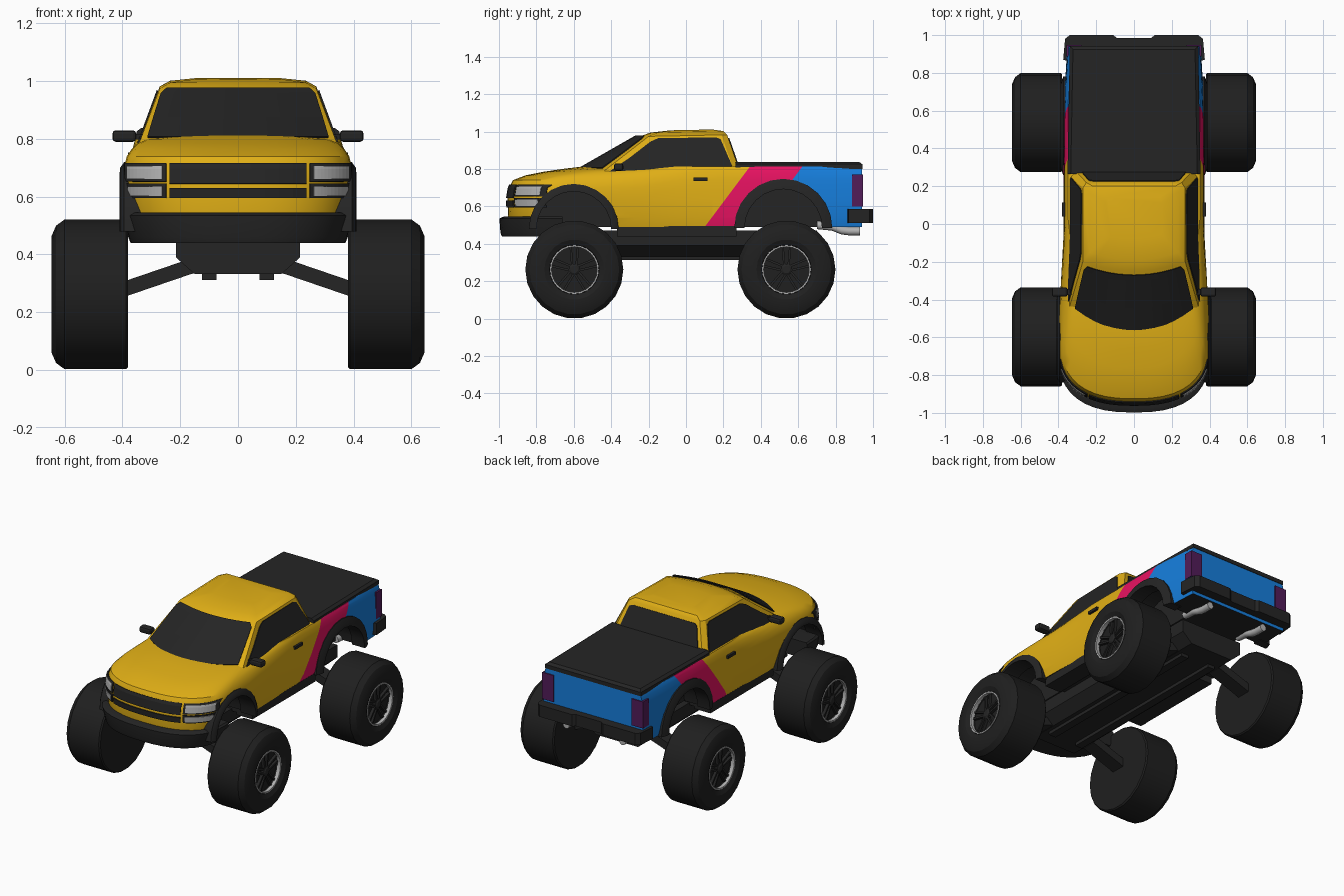
import bpy, bmesh, math
from math import sin, cos, pi

if "Cube" in bpy.data.objects:
    bpy.data.objects.remove(bpy.data.objects["Cube"])

def mat(name, r, g, b):
    m = bpy.data.materials.new(name)
    m.diffuse_color = (r, g, b, 1)
    m.use_nodes = True
    m.node_tree.nodes["Principled BSDF"].inputs["Base Color"].default_value = m.diffuse_color
    return m

YELLOW = mat("yellow paint", 0.75, 0.43, 0.008)
PINK = mat("pink paint", 0.80, 0.006, 0.12)
BLUE = mat("blue paint", 0.008, 0.21, 0.72)
DARK = mat("dark trim", 0.018, 0.018, 0.018)
RUBBER = mat("black rubber", 0.014, 0.014, 0.014)
SILVER = mat("silver", 0.45, 0.45, 0.45)
PURPLE = mat("tail light purple", 0.085, 0.012, 0.10)

def activate(ob):
    bpy.ops.object.select_all(action='DESELECT')
    ob.select_set(True)
    bpy.context.view_layer.objects.active = ob

def make(name, verts, faces, m, smooth=None, plate=0, bevel=0):
    me = bpy.data.meshes.new(name)
    me.from_pydata(verts, [], faces)
    bm = bmesh.new()
    bm.from_mesh(me)
    bmesh.ops.recalc_face_normals(bm, faces=bm.faces)
    bm.to_mesh(me)
    bm.free()
    me.materials.append(m)
    ob = bpy.data.objects.new(name, me)
    bpy.context.collection.objects.link(ob)
    if plate:
        mod = ob.modifiers.new("thick", 'SOLIDIFY')
        mod.thickness, mod.offset = plate, 0
    if bevel:
        mod = ob.modifiers.new("bevel", 'BEVEL')
        mod.width, mod.segments = bevel, 2
    if smooth:
        activate(ob)
        bpy.ops.object.shade_smooth_by_angle(angle=math.radians(smooth))
    return ob

def loft(name, rings, m, **kw):
    n = len(rings[0])
    verts = [p for r in rings for p in r]
    faces = [(i*n+j, i*n+(j+1) % n, (i+1)*n+(j+1) % n, (i+1)*n+j)
             for i in range(len(rings)-1) for j in range(n)]
    faces += [tuple(range(n)), tuple(range(len(verts)-n, len(verts)))]
    return make(name, verts, faces, m, **kw)

def box(name, x, y, z, m, **kw):
    return loft(name, [[(x[0], y[0], h), (x[1], y[0], h), (x[1], y[1], h), (x[0], y[1], h)] for h in z], m, **kw)

def grid(name, rows, m):
    n = len(rows[0])
    faces = [(i*n+j, i*n+j+1, (i+1)*n+j+1, (i+1)*n+j) for i in range(len(rows)-1) for j in range(n-1)]
    return make(name, [p for r in rows for p in r], faces, m, plate=0.006)

def circle(x, r, cy, cz, n):
    return [(x, cy + r*cos(2*pi*k/n), cz + r*sin(2*pi*k/n)) for k in range(n)]

def smoothstep(t):
    t = max(0, min(1, t))
    return t*t*(3-2*t)

# Body: stacked plan outlines (z, nose y, front half width, rear half width)
LEV = [(.49, -.945, .37, .36), (.54, -.95, .385, .37), (.64, -.955, .395, .372),
       (.70, -.945, .395, .37), (.74, -.925, .385, .368), (.765, -.86, .368, .365),
       (.785, -.76, .348, .36), (.80, -.66, .315, .356), (.812, -.56, .22, .35)]
N, DEPTH, REAR = 2.5, .3, .94

def outline(z, nose, wf, wr, rear=REAR):
    half = []
    for k in range(11):
        a = k/10*pi/2
        half.append((wf*sin(a)**(2/N), nose + DEPTH*(1-max(0, cos(a))**(2/N))))
    y0 = nose + DEPTH
    for k in range(1, 9):
        y = y0 + (rear-y0)*k/8
        w = wf + (wr-wf)*smoothstep((y+.5)/.5)
        half.append((w*(1-.05*smoothstep((y-.6)/.34)), y))
    return [(x, y, z) for x, y in half] + [(-x, y, z) for x, y in half[:0:-1]]

body = loft("body", [outline(*l) for l in LEV], YELLOW)
for m in (PINK, BLUE, DARK):
    body.data.materials.append(m)

# Diagonal stripe: cut along two planes, colour by side
def diag(c, y0):
    return c.y - y0 - .75*(c.z-.49)
bm = bmesh.new()
bm.from_mesh(body.data)
for y0 in (.10, .38):
    bmesh.ops.bisect_plane(bm, geom=bm.verts[:]+bm.edges[:]+bm.faces[:], plane_co=(0, y0, .49), plane_no=(0, 1, -.75))
for f in bm.faces:
    c = f.calc_center_median()
    f.material_index = 0 if diag(c, .10) < 0 else 1 if diag(c, .38) < 0 else 2
    if f.normal.z < -.9:
        f.material_index = 3
bm.to_mesh(body.data)
bm.free()

# Wheel arches: cut openings, then add flares. (y, z, inner r, outer r, flare x)
ARCHES = [(-.60, .48, .20, .24, .40), (.52, .485, .207, .262, .38)]
for cy, cz, ri, ro, fx in ARCHES:
    for s in (-1, 1):
        cut = loft("arch_cutter", [circle(s*.2, ri+.012, cy, cz, 24), circle(s*.6, ri+.012, cy, cz, 24)], DARK)
        mod = body.modifiers.new("arch", 'BOOLEAN')
        mod.object, mod.operation, mod.solver = cut, 'DIFFERENCE', 'EXACT'
        activate(body)
        bpy.ops.object.modifier_apply(modifier=mod.name)
        bpy.data.objects.remove(cut)
        rings = []
        for k in range(13):
            a = pi*k/12
            rings.append([(s*x, cy + r*cos(a), cz + r*sin(a))
                          for x, r in ((.3, ri), (fx+.01, ri), (fx+.008, ri+.02), (fx-.006, ro), (.3, ro))])
        loft("arch_flare", rings, DARK, smooth=30)
for p in body.data.polygons:
    for cy, cz, ri, ro, fx in ARCHES:
        pts = [body.data.vertices[v].co for v in p.vertices]
        if all(math.hypot(c.y-cy, c.z-cz) < ri+.015 for c in pts):
            p.material_index = 3
activate(body)
bpy.ops.object.shade_smooth_by_angle(angle=math.radians(32))

# Cab: (z, front centre y, front corner y, rear y, half width)
CAB = [(.76, -.635, -.475, .297, .352), (.98, -.25, -.2, .22, .271),
       (1.0, -.19, -.15, .20, .235), (1.01, -.08, -.06, .14, .15)]
def cab_ring(z, yc, yk, yb, w):
    pts = [(w*k/5, yc + (yk-yc)*(k/5)**2) for k in range(-5, 6)]
    pts += [(w, yb-.03), (w*.93, yb), (-w*.93, yb), (-w, yb-.03)]
    return [(x, y, z + .02*(y-.1)*(z > .97)) for x, y in pts]
loft("cab", [cab_ring(*l) for l in CAB], YELLOW, smooth=30)

# Glass plates
rows = []
for t, e in ((.19, .93), (.5, .94), (.88, .95), (.96, .90)):
    z, yc, yk, yb, w = (a + (b-a)*t for a, b in zip(CAB[0], CAB[1]))
    rows.append([(w*e*k/6, yc + (yk-yc)*(e*k/6)**2 - .005, z+.004) for k in range(-6, 7)])
grid("windshield", rows, DARK)
side = [(-.415, .782), (-.30, .86), (-.19, .945), (-.15, .963), (.16, .968), (.185, .958),
        (.245, .82), (.235, .803), (0, .793)]
for s in (-1, 1):
    make("side_window", [(s*(.352-(z-.76)*.368+.003), y, z) for y, z in side], [tuple(range(len(side)))], DARK, plate=.006)
back = [(-.28, .82), (.28, .82), (.24, .955), (.22, .965), (-.22, .965), (-.24, .955)]
make("rear_window", [(x, .297-(z-.76)*.35+.003, z) for x, z in back], [tuple(range(6))], DARK, plate=.006)

# Plates that follow the curved nose
def nose_pt(x, z, off):
    i = max(k for k in range(len(LEV)-1) if LEV[k][0] <= z)
    t = (z-LEV[i][0])/(LEV[i+1][0]-LEV[i][0])
    nose, w = (LEV[i][k] + (LEV[i+1][k]-LEV[i][k])*t for k in (1, 2))
    u = min(1, abs(x)/w)
    v = (1-u**N)**(1/N)
    gx, gy = math.copysign(u**(N-1)/w, x), -v**(N-1)/DEPTH
    g = math.hypot(gx, gy)
    return (x + off*gx/g, nose + DEPTH*(1-v) + off*gy/g, z)
def nose_plate(name, x0, x1, z0, z1, off, m):
    grid(name, [[nose_pt(x0+(x1-x0)*k/10, z0+(z1-z0)*j/4, off) for k in range(11)] for j in range(5)], m)
nose_plate("upper_grille", -.235, .235, .645, .715, .005, DARK)
nose_plate("lower_grille", -.235, .235, .595, .63, .005, DARK)
for s in (-1, 1):
    nose_plate("headlight_frame", s*.247, s*.386, .652, .715, .004, DARK)
    nose_plate("headlight", s*.258, s*.376, .661, .706, .008, SILVER)
    nose_plate("lower_light_frame", s*.247, s*.383, .595, .645, .004, DARK)
    nose_plate("lower_light", s*.258, s*.372, .603, .636, .008, SILVER)

# Bumpers
loft("front_bumper", [outline(z, n, w, w, -.66) for z, n, w in
     ((.44, -.985, .372), (.46, -.992, .38), (.535, -.998, .398), (.545, -.975, .39))], DARK, smooth=30)
half = [(.09, .985), (.11, 1.0), (.34, 1.0), (.365, .98), (.375, .87), (.34, .86)]
plan = half + [(-x, y) for x, y in half[::-1]]
loft("rear_bumper", [[(x, y, z) for x, y in plan] for z in (.51, .585)], DARK)

# Bed cover, tail lights, door handles, mirrors, rockers, exhausts
loft("bed_cover", [[(-w, .265, z), (w, .265, z), (w-.012, b, z), (w*-1+.012, b, z)]
     for z, w, b in ((.80, .352, .943), (.825, .352, .943), (.838, .335, .925))], DARK)
for s in (-1, 1):
    box("tail_light", (s*.278, s*.358), (.888, .947), (.60, .77), PURPLE)
    box("door_handle", (s*.35, s*.381), (.04, .115), (.735, .753), DARK)
    box("mirror_arm", (s*.32, s*.38), (-.375, -.345), (.798, .815), DARK)
    box("mirror", (s*.352, s*.435), (-.385, -.335), (.79, .83), DARK, bevel=.012)
    box("rocker", (s*.25, s*.362), (-.37, .27), (.44, .495), DARK)
    loft("exhaust", [[(s*.2 + .022*cos(k*pi/6), y, z + .022*sin(k*pi/6)) for k in range(12)]
         for y, z in ((.70, .50), (.78, .492), (.83, .472), (.87, .467), (.93, .467))], SILVER, smooth=40)
    box("frame_rail", (s*.075, s*.125), (-.62, .58), (.312, .34), DARK)

# Chassis and axles
sec = [(.215, .47), (.215, .39), (.15, .332), (-.15, .332), (-.215, .39), (-.215, .47)]
loft("chassis", [[(x, y, z) for x, z in sec] for y in (-.72, .70)], DARK)
box("underfloor", (-.34, .34), (-.37, .27), (.455, .495), DARK)
for cy in (-.597, .537):
    for s in (-1, 1):
        loft("axle_arm", [[(s*x, cy+d, z+h) for d, h in ((-.045, -.027), (.045, -.027), (.045, .027), (-.045, .027))]
             for x, z in ((.10, .365), (.16, .36), (.40, .278))], DARK)
        # Wheels
        tyre = [(.38, .255), (.388, .262), (.60, .262), (.63, .24), (.645, .205), (.645, .16), (.632, .133), (.60, .128)]
        loft("tyre", [circle(s*x, r, cy, .262, 22) for x, r in tyre], RUBBER, smooth=25)
        ring = [(.612, .131), (.634, .131), (.634, .122), (.612, .122), (.612, .131)]
        loft("rim_ring", [circle(s*x, r, cy, .262, 24) for x, r in ring], SILVER, smooth=30)
        loft("hub", [circle(s*x, r, cy, .262, 12) for x, r in ((.598, .03), (.62, .03), (.626, .02))], DARK)
        for k in range(5):
            a = 2*pi*k/5 + pi/2
            for off in (-.011, .011):
                loft("spoke", [[(s*x, cy + r*cos(a) - t*sin(a), .262 + r*sin(a) + t*cos(a))
                     for r, t in ((.015, off-.006), (.123, off*1.8-.006), (.123, off*1.8+.006), (.015, off+.006))]
                     for x in (.598, .618)], DARK)
# Remove the inner caps hiding inside the rim rings
for ob in bpy.data.objects:
    if ob.name.startswith("rim_ring"):
        bm = bmesh.new()
        bm.from_mesh(ob.data)
        bmesh.ops.delete(bm, geom=[f for f in bm.faces if len(f.verts) > 4], context='FACES')
        bmesh.ops.remove_doubles(bm, verts=bm.verts, dist=1e-5)
        bmesh.ops.recalc_face_normals(bm, faces=bm.faces)
        bm.to_mesh(ob.data)
        bm.free()
